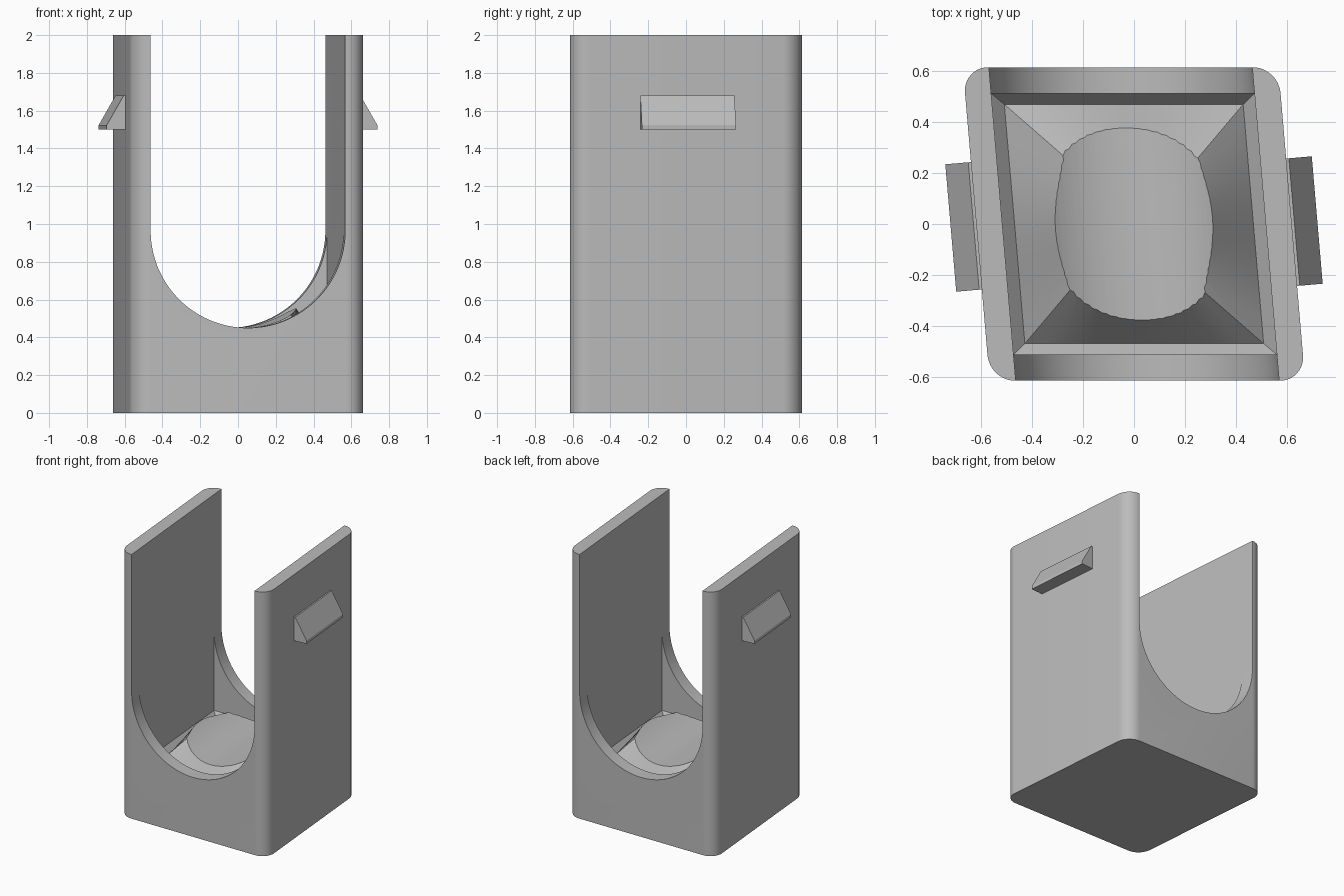
import bpy, bmesh, math
from mathutils import Vector

if "Cube" in bpy.data.objects:
    bpy.data.objects.remove(bpy.data.objects["Cube"])

SLOPE = 0.0857            # plan is a parallelogram: x shifts with y
HX, HY, WALL, H = 0.617, 0.613, 0.102, 2.0
IX, IY = HX - WALL, HY - WALL

grey = bpy.data.materials.new("light_grey")
grey.diffuse_color = (0.5, 0.5, 0.5, 1)
grey.use_nodes = True
grey.node_tree.nodes["Principled BSDF"].inputs["Base Color"].default_value = grey.diffuse_color


def shear(u, y, z):
    return Vector((u - SLOPE * y, y, z))


def loft(name, rings):
    """Closed solid through rings that all have the same point count."""
    bm = bmesh.new()
    vs = [[bm.verts.new(p) for p in r] for r in rings]
    n = len(vs[0])
    for a, b in zip(vs, vs[1:]):
        for i in range(n):
            j = (i + 1) % n
            bm.faces.new((a[i], a[j], b[j], b[i]))
    bm.faces.new(vs[0][::-1])
    bm.faces.new(vs[-1])
    bmesh.ops.recalc_face_normals(bm, faces=bm.faces)
    me = bpy.data.meshes.new(name)
    bm.to_mesh(me)
    bm.free()
    ob = bpy.data.objects.new(name, me)
    me.materials.append(grey)
    bpy.context.collection.objects.link(ob)
    return ob


# Rounded parallelogram block
R, outline = 0.1, []
for sx, sy, start in ((1, 1, 0), (-1, 1, 90), (-1, -1, 180), (1, -1, 270)):
    for k in range(13):
        a = math.radians(start + 90 * k / 12)
        outline.append((sx * (HX - R) + R * math.cos(a),
                        sy * (HY - R) + R * math.sin(a)))
holder = loft("holder_body", [[shear(u, y, z) for u, y in outline] for z in (0, H)])

# Cavity: straight walls, sloped gutter, then a raised round seat
N = 64


def square(hx, hy, z):
    pts = []
    for k in range(N):
        a = 2 * math.pi * k / N
        c, s = math.cos(a), math.sin(a)
        m = max(abs(c), abs(s))
        pts.append(shear(hx * c / m, hy * s / m, z))
    return pts


seat = [Vector((0.287 * math.cos(2 * math.pi * k / N),
                0.287 * math.sin(2 * math.pi * k / N), 0.585)) for k in range(N)]
cavity = loft("cavity_cutter", [seat, square(0.467, 0.468, 0.31),
                                square(IX, IY, 0.365), square(IX, IY, 2.3)])

# U-shaped opening through front and back
ZC = 0.45 + IX
u_profile = [(IX, 2.3), (-IX, 2.3)]
for k in range(65):
    a = math.pi + math.pi * k / 64
    u_profile.append((IX * math.cos(a), ZC + IX * math.sin(a)))
opening = loft("opening_cutter", [[shear(u, y, z) for u, z in u_profile] for y in (-1, 1)])

bpy.context.view_layer.objects.active = holder
for cutter in (cavity, opening):
    mod = holder.modifiers.new("cut", "BOOLEAN")
    mod.operation, mod.solver, mod.object = "DIFFERENCE", "EXACT", cutter
    bpy.ops.object.modifier_apply(modifier=mod.name)
    bpy.data.objects.remove(cutter)

bpy.ops.object.select_all(action="DESELECT")
holder.select_set(True)
bpy.ops.object.shade_smooth_by_angle(angle=math.radians(25))

# Wedge catches on both outer sides
along = Vector((-SLOPE, 1, 0)).normalized()
out = Vector((along.y, -along.x, 0))
profile = [(-0.02, 1.5), (0.1, 1.5), (0.1, 1.523), (0.01, 1.68), (-0.02, 1.68)]
for side, label in ((1, "right"), (-1, "left")):
    base = Vector((HX, 0.007, 0))
    loft(label + "_catch", [[side * (base + out * d + along * e) + Vector((0, 0, z))
                             for d, z in profile] for e in (-0.25, 0.25)])
